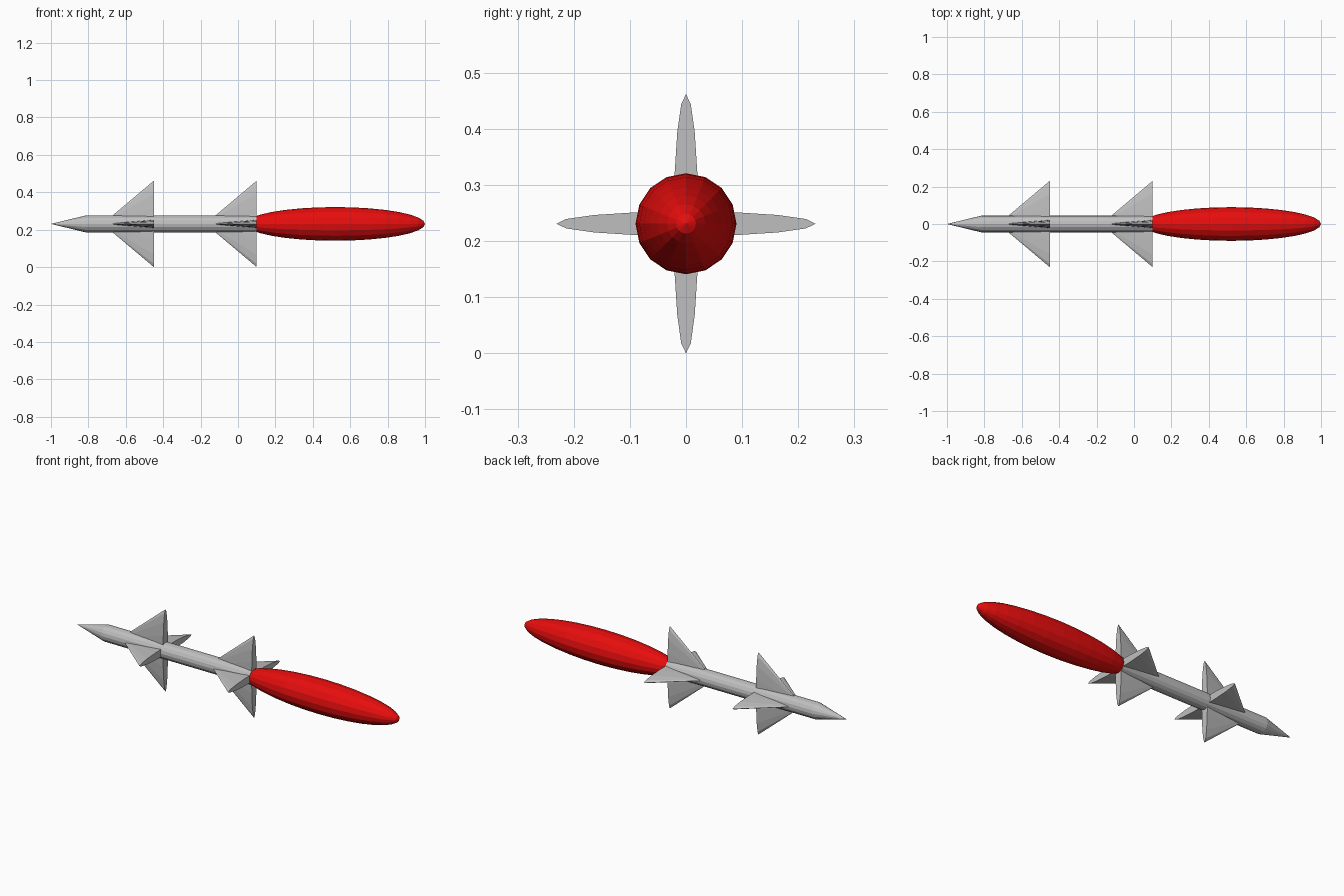
import bpy
from math import radians

if "Cube" in bpy.data.objects:
    bpy.data.objects.remove(bpy.data.objects["Cube"], do_unlink=True)

AXIS_Z = 0.231
SIDES = 16
BODY_RADIUS = 0.045
FIN_REACH = 0.231
FIN_HALF_THICKNESS = 0.022


def make_material(name, color):
    mat = bpy.data.materials.new(name)
    mat.use_nodes = True
    mat.diffuse_color = color
    mat.node_tree.nodes["Principled BSDF"].inputs["Base Color"].default_value = color
    return mat


grey = make_material("metal grey", (0.52, 0.52, 0.52, 1))
red = make_material("exhaust red", (0.8, 0.004, 0.004, 1))


def finish(name, mat, scale=(1, 1, 1)):
    """Name the new object, colour it and keep its faces flat."""
    obj = bpy.context.object
    obj.name = name
    obj.scale = scale
    obj.data.materials.append(mat)
    bpy.ops.object.shade_flat()
    return obj


def cone(name, tip, base, scale=(1, 1, 1), radius=1):
    """Cone along x whose tip points towards -x."""
    bpy.ops.mesh.primitive_cone_add(
        vertices=SIDES, radius1=radius, radius2=0, depth=base - tip,
        location=((tip + base) / 2, 0, AXIS_Z), rotation=(0, radians(-90), 0))
    return finish(name, grey, scale)


# Body tube and pointed nose
start, end = -0.815, 0.10
bpy.ops.mesh.primitive_cylinder_add(
    vertices=SIDES, radius=BODY_RADIUS, depth=end - start,
    location=((start + end) / 2, 0, AXIS_Z), rotation=(0, radians(90), 0))
finish("body_tube", grey)
cone("nose_cone", -1.0, start, radius=BODY_RADIUS)

# Two sets of crossed fins, each pair a flattened cone through the body
for label, tip, base in (("front", -0.724, -0.45), ("rear", -0.174, 0.10)):
    cone(label + "_upright_fins", tip, base, (FIN_REACH, FIN_HALF_THICKNESS, 1))
    cone(label + "_level_fins", tip, base, (FIN_HALF_THICKNESS, FIN_REACH, 1))

# Long exhaust plume
bpy.ops.mesh.primitive_uv_sphere_add(
    segments=SIDES, ring_count=SIDES, radius=1,
    location=(0.52, 0, AXIS_Z), rotation=(0, radians(90), 0))
finish("exhaust_plume", red, (0.09, 0.09, 0.48))
